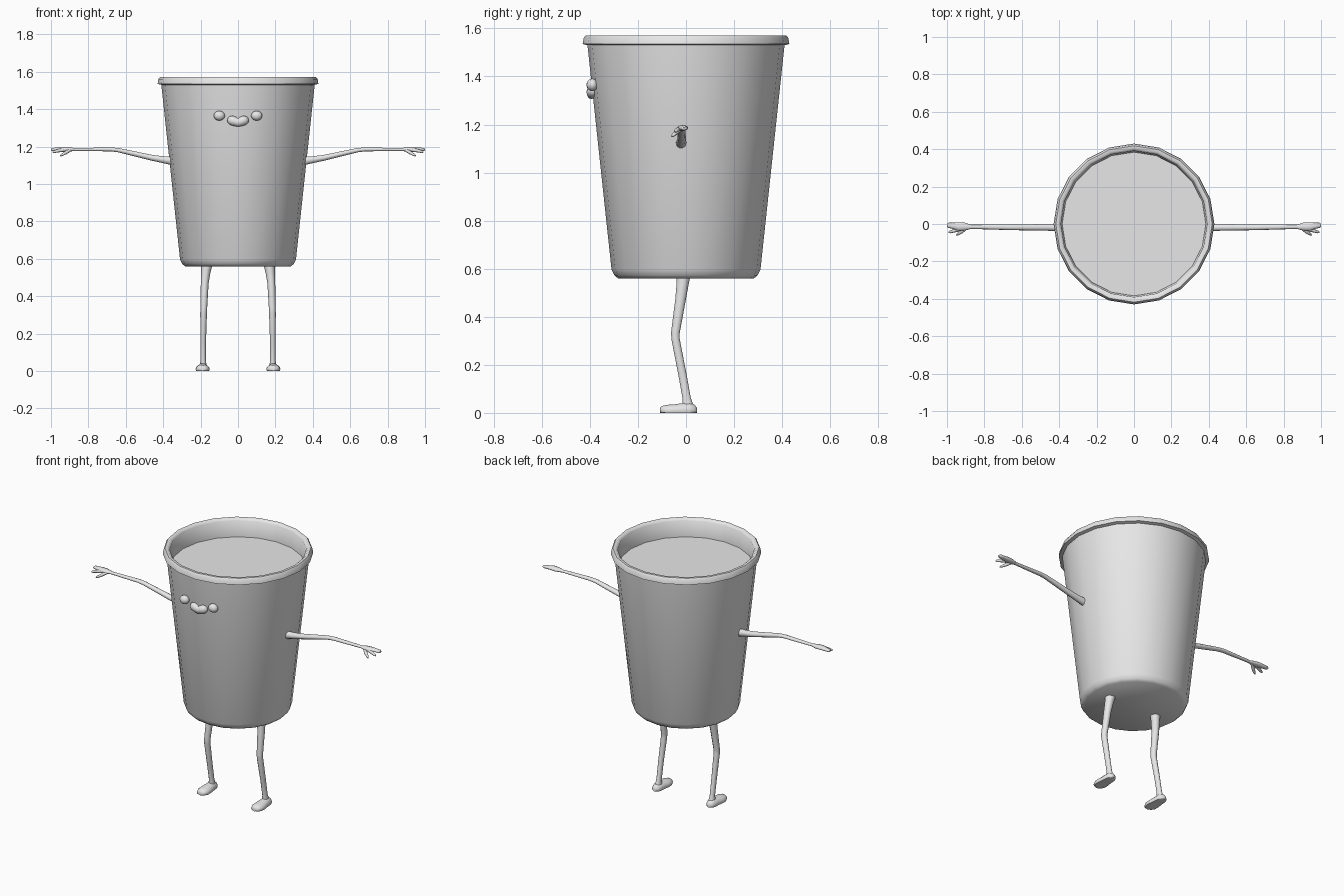
import bpy, bmesh, math
from mathutils import Vector

grey = bpy.data.materials.new("plain grey")
grey.diffuse_color = (0.8, 0.8, 0.8, 1)


def finish(name, bm, angle=60, mirror=False):
    """Turn a bmesh into a smooth shaded object, optionally mirrored in x."""
    bmesh.ops.recalc_face_normals(bm, faces=bm.faces[:])
    me = bpy.data.meshes.new(name)
    bm.to_mesh(me)
    bm.free()
    me.materials.append(grey)
    ob = bpy.data.objects.new(name, me)
    bpy.context.collection.objects.link(ob)
    bpy.ops.object.select_all(action='DESELECT')
    ob.select_set(True)
    bpy.context.view_layer.objects.active = ob
    bpy.ops.object.shade_smooth_by_angle(angle=math.radians(angle))
    if mirror:
        mod = ob.modifiers.new("mirror", 'MIRROR')
        mod.use_mirror_merge = False
    return ob


def skin_rings(bm, rings):
    """Bridge equal-length vertex rings."""
    n = len(rings[0])
    for a, b in zip(rings, rings[1:]):
        for i in range(n):
            j = (i + 1) % n
            bm.faces.new((a[i], a[j], b[j], b[i]))


def lathe(name, profile, sides):
    """Spin a (radius, z) profile; both ends are closed with flat discs."""
    bm = bmesh.new()
    rings = [[bm.verts.new((r * math.cos(math.tau * i / sides),
                            r * math.sin(math.tau * i / sides), z))
              for i in range(sides)] for r, z in profile]
    skin_rings(bm, rings)
    bm.faces.new(rings[0])
    bm.faces.new(rings[-1])
    return finish(name, bm, 50)


def tube(bm, path, side, sides=10, floor=None):
    """Sweep an ellipse along (x, y, z, side radius, other radius) points."""
    pts = [Vector(p[:3]) for p in path]
    rings = []
    for k, p in enumerate(path):
        t = (pts[min(k + 1, len(pts) - 1)] - pts[max(k - 1, 0)]).normalized()
        u = Vector(side)
        u = (u - t * u.dot(t)).normalized()
        v = t.cross(u)
        ring = []
        for i in range(sides):
            a = math.tau * i / sides
            co = pts[k] + u * p[3] * math.cos(a) + v * p[4] * math.sin(a)
            if floor is not None:
                co.z = max(co.z, floor)
            ring.append(bm.verts.new(co))
        rings.append(ring)
    skin_rings(bm, rings)
    bm.faces.new(rings[0])
    bm.faces.new(rings[-1])


# Cup shell with rolled rim, and the flat fill inside it
lathe("cup", [(0.283, 0.56), (0.298, 0.572), (0.31, 0.597), (0.41, 1.53),
              (0.43, 1.535), (0.426, 1.56), (0.418, 1.571), (0.402, 1.571),
              (0.391, 1.56), (0.384, 1.46)], 20)

# Eyes
bm = bmesh.new()
bmesh.ops.create_uvsphere(bm, u_segments=16, v_segments=10, radius=1)
for v in bm.verts:
    v.co = Vector((0.1 + v.co.x * 0.03, -0.39 + v.co.y * 0.024, 1.365 + v.co.z * 0.026))
finish("eyes", bm, 60, True)

# Mouth: a soft sagging roll
bm = bmesh.new()
tube(bm, [(x, y, z, r * 0.9, r) for x, y, z, r in (
    (-0.056, -0.385, 1.345, 0.006), (-0.051, -0.386, 1.344, 0.017),
    (-0.037, -0.389, 1.341, 0.025), (-0.02, -0.392, 1.335, 0.025),
    (0, -0.393, 1.328, 0.022),
    (0.02, -0.392, 1.335, 0.025), (0.037, -0.389, 1.341, 0.025),
    (0.051, -0.386, 1.344, 0.017), (0.056, -0.385, 1.345, 0.006))], (0, 1, 0), 12)
finish("mouth", bm)

# Arms
bm = bmesh.new()
tube(bm, [(0.355, -0.02, 1.124, 0.022, 0.024), (0.40, -0.02, 1.13, 0.02, 0.019),
          (0.46, -0.018, 1.14, 0.018, 0.016), (0.64, -0.018, 1.181, 0.015, 0.012),
          (0.68, -0.017, 1.185, 0.015, 0.011), (0.88, -0.015, 1.184, 0.011, 0.008)],
     (0, 1, 0))
finish("arms", bm, 60, True)

# Hands: broad palm and fingers, a separate finger and a thumb
bm = bmesh.new()
tube(bm, [(0.87, -0.015, 1.184, 0.011, 0.008), (0.905, -0.014, 1.185, 0.021, 0.012),
          (0.94, -0.014, 1.186, 0.023, 0.012), (0.97, -0.009, 1.185, 0.016, 0.010),
          (0.992, -0.007, 1.184, 0.014, 0.009), (1.0, -0.007, 1.183, 0.008, 0.005)],
     (0, 1, 0))
tube(bm, [(0.925, -0.025, 1.183, 0.011, 0.010), (0.96, -0.036, 1.178, 0.009, 0.009),
          (0.985, -0.043, 1.172, 0.007, 0.007), (0.991, -0.045, 1.17, 0.003, 0.003)],
     (0, 1, 0), 8)
tube(bm, [(0.895, -0.02, 1.183, 0.009, 0.009), (0.92, -0.04, 1.168, 0.010, 0.009),
          (0.94, -0.053, 1.156, 0.008, 0.007), (0.95, -0.059, 1.15, 0.003, 0.003)],
     (0, 1, 0), 8)
finish("hands", bm, 60, True)

# Legs
bm = bmesh.new()
tube(bm, [(0.166, -0.01, 0.575, 0.031, 0.03), (0.172, -0.015, 0.53, 0.025, 0.026),
          (0.178, -0.023, 0.47, 0.021, 0.023), (0.183, -0.044, 0.335, 0.018, 0.019),
          (0.184, -0.044, 0.31, 0.018, 0.018), (0.186, -0.015, 0.16, 0.015, 0.018),
          (0.186, 0.003, 0.06, 0.014, 0.018), (0.187, 0.008, 0.025, 0.02, 0.025)],
     (1, 0, 0))
finish("legs", bm, 60, True)

# Feet: rounded shoes cut flat at the ground
bm = bmesh.new()
tube(bm, [(0.189, y, 0.01, w, h) for y, w, h in (
    (-0.109, 0.012, 0.010), (-0.102, 0.026, 0.019), (-0.08, 0.037, 0.024),
    (-0.05, 0.038, 0.026), (-0.015, 0.032, 0.031), (0.015, 0.030, 0.033),
    (0.035, 0.023, 0.025), (0.046, 0.010, 0.010))], (1, 0, 0), 14, 0.0)
finish("feet", bm, 60, True)
